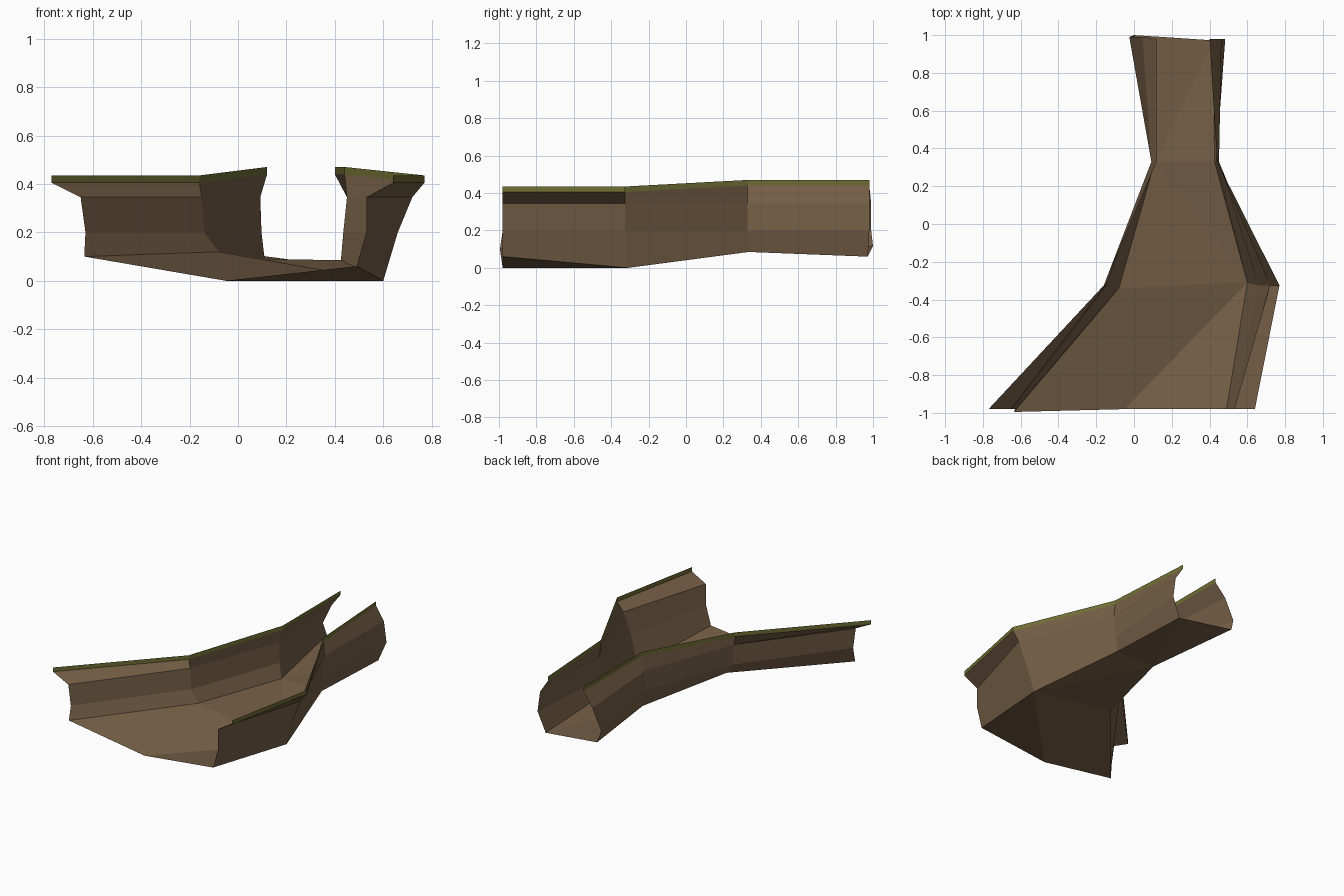
import bpy

if "Cube" in bpy.data.objects:
    bpy.data.objects.remove(bpy.data.objects["Cube"])

def material(name, rgb):
    m = bpy.data.materials.new(name)
    m.diffuse_color = (*rgb, 1)
    m.use_nodes = True
    m.node_tree.nodes["Principled BSDF"].inputs["Base Color"].default_value = m.diffuse_color
    return m

earth = material("brown earth", (0.18, 0.115, 0.062))
grass = material("olive grass", (0.16, 0.155, 0.035))

def make(name, verts, faces, mat):
    me = bpy.data.meshes.new(name)
    me.from_pydata(verts, [], faces)
    me.materials.append(mat)
    ob = bpy.data.objects.new(name, me)
    bpy.context.collection.objects.link(ob)

# Cross-sections of each bank at four stations along the channel:
# (rim top z, x of rim, x at z 0.345, x at z 0.2, foot x, foot y, foot z)
YS = [-0.98, -0.325, 0.33, 0.98]
LEFT = [(0.435, -0.77, -0.65, -0.63, -0.635, -0.995, 0.10),
        (0.435, -0.16, -0.15, -0.14, -0.08, -0.34, 0.12),
        (0.47, 0.12, 0.092, 0.097, 0.11, 0.33, 0.09),
        (0.47, 0.12, 0.045, -0.025, 0.00, 1.00, 0.116)]
RIGHT = [(0.435, 0.64, 0.53, 0.53, 0.49, -0.98, 0.06),
         (0.435, 0.77, 0.72, 0.66, 0.60, -0.31, 0.0),
         (0.47, 0.44, 0.45, 0.435, 0.425, 0.335, 0.085),
         (0.47, 0.40, 0.463, 0.483, 0.424, 0.972, 0.06)]

def section(y, s, ends):
    rim, xr, xa, xb, xf, yf, zf = s
    yb = y + (0.01 if ends else 0)
    return [(xr, y, rim), (xr, y, rim - 0.03), (xa, yb, 0.345),
            (xb, yb, 0.2), (xf, yf, zf)]

def strip(name, rows, mat, flip):
    n = len(rows[0])
    faces = []
    for i in range(len(rows) - 1):
        for j in range(n - 1):
            a, b = i * n + j, (i + 1) * n + j
            f = (a + 1, b + 1, b, a)
            faces.append(f[::-1] if flip else f)
    make(name, [v for r in rows for v in r], faces, mat)

# Banks with a grass rim along the top
for side, data, flip in (("left", LEFT, True), ("right", RIGHT, False)):
    rows = [section(y, s, flip and y > 0.9) for y, s in zip(YS, data)]
    strip(side + "_grass_rim", [r[:2] for r in rows], grass, flip)
    strip(side + "_bank", [r[1:] for r in rows], earth, flip)

# Channel floor joining the feet of both banks, with a low front point
feet = [s[4:] for s in LEFT] + [s[4:] for s in RIGHT] + [(-0.05, -0.98, 0.0)]
tris = [(0, 8, 1), (8, 5, 1), (8, 4, 5),
        (1, 5, 2), (5, 6, 2),
        (2, 6, 7), (2, 7, 3)]
make("channel_floor", feet, [t[::-1] for t in tris], earth)
